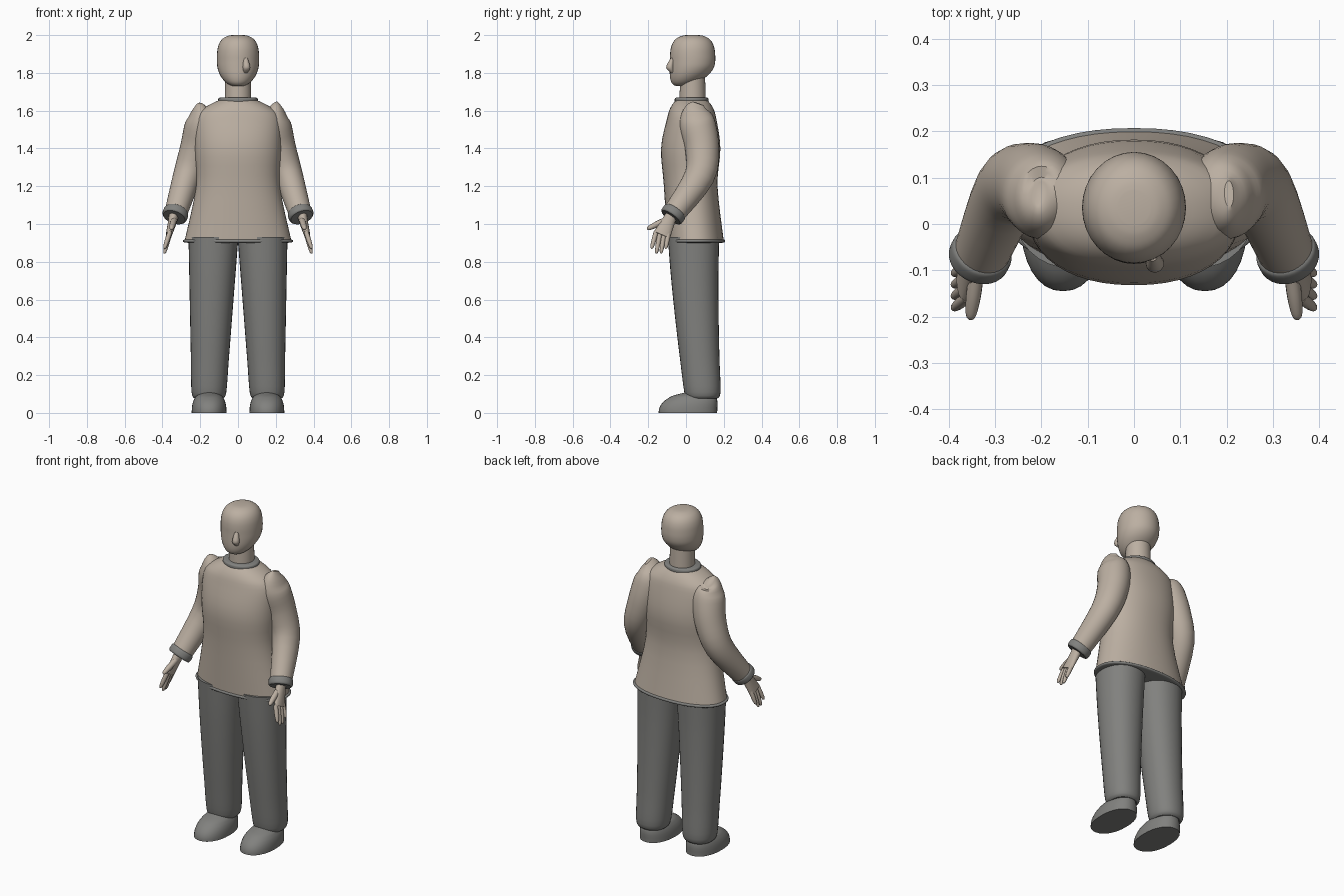
import bpy, bmesh, math
from mathutils import Vector

cube = bpy.data.objects.get("Cube")
if cube:
    bpy.data.objects.remove(cube)


def material(name, red, green, blue):
    mat = bpy.data.materials.new(name)
    mat.use_nodes = True
    colour = (red, green, blue, 1)
    mat.diffuse_color = colour
    mat.node_tree.nodes["Principled BSDF"].inputs["Base Color"].default_value = colour
    return mat


BEIGE = material("warm beige", .5, .43, .36)
GREY = material("dark grey", .22, .22, .21)
STEPS = 4


def smooth_path(rings):
    """Interpolate rings (x, y, z, half width, half depth) with a flowing curve."""
    path = []
    for i, (start, end) in enumerate(zip(rings, rings[1:])):
        before = rings[max(i - 1, 0)]
        after = rings[min(i + 2, len(rings) - 1)]
        for step in range(STEPS):
            t = step / STEPS
            ease = t * t * (3 - 2 * t)
            leave, arrive = t * (1 - t) ** 2 / 2, t * t * (t - 1) / 2
            path.append([p + (q - p) * ease + (q - a) * leave + (b - p) * arrive
                         for a, p, q, b in zip(before, start, end, after)])
    return path + [rings[-1]]


def loft(name, rings, mat, side=1, follow=False, power=2, sides=32):
    """Skin superellipse rings; with follow they turn square to the path."""
    path = smooth_path(rings)
    bm = bmesh.new()
    loops = []
    for i, (x, y, z, width, depth) in enumerate(path):
        ahead = Vector(path[min(i + 1, len(path) - 1)][:3])
        behind = Vector(path[max(i - 1, 0)][:3])
        turn = Vector((0, 0, -1)).rotation_difference(ahead - behind)
        loop = []
        for k in range(sides):
            angle = math.tau * k / sides
            c, s = math.cos(angle), math.sin(angle)
            point = Vector((math.copysign(abs(c) ** (2 / power), c) * width,
                            math.copysign(abs(s) ** (2 / power), s) * depth, 0))
            if follow:
                point.rotate(turn)
            point += Vector((x, y, z))
            point.x *= side
            loop.append(bm.verts.new(point))
        loops.append(loop)
    for lower, upper in zip(loops, loops[1:]):
        for k in range(sides):
            n = (k + 1) % sides
            bm.faces.new((lower[k], lower[n], upper[n], upper[k]))
    bm.faces.new(loops[0])
    bm.faces.new(loops[-1])
    bmesh.ops.recalc_face_normals(bm, faces=bm.faces)
    mesh = bpy.data.meshes.new(name)
    bm.to_mesh(mesh)
    bm.free()
    mesh.materials.append(mat)
    mesh.shade_smooth()
    mesh.set_sharp_from_angle(angle=math.radians(40))
    bpy.context.collection.objects.link(bpy.data.objects.new(name, mesh))


def band(name, centre, span, width, depth, **options):
    """Rounded grey trim running from the centre along the span."""
    rings = []
    for along, size in ((0, .9), (.2, 1), (.8, 1), (1, .9)):
        spot = Vector(centre) + Vector(span) * along
        rings.append((*spot, width * size, depth * size))
    loft(name, rings, GREY, **options)


def finger(name, root, tip, thickness, side):
    """Tapered finger with a rounded tip."""
    rings = []
    for along, size in ((0, 1), (.5, 1), (.9, .7), (1, .2)):
        spot = Vector(root).lerp(Vector(tip), along)
        rings.append((*spot, thickness * size, thickness * size))
    loft(name, rings, BEIGE, side, follow=True, sides=12)


# Head: a full egg that narrows and moves forward towards the chin
head = []
for i in range(13):
    height = -.99 * math.cos(math.pi * i / 12)
    fullness = (1 - abs(height) ** 3) ** (1 / 3)
    chin = max(0, -height) ** 2
    size = fullness * (1 - .3 * chin)
    head.append((0, .035 - .06 * chin, 1.865 + .136 * height, .112 * size, .12 * size))
loft("head", head, BEIGE)
loft("nose", [(.04, -.07, 1.88, .01, .01), (.045, -.085, 1.83, .02, .02),
              (.04, -.07, 1.8, .01, .01)], BEIGE, sides=16)
loft("neck", [(0, .035, 1.64, .07, .07), (0, .035, 1.78, .068, .066)], BEIGE)

# Sweater body with its bands
loft("sweater", [(0, .05, .91, .283, .15), (0, .025, 1.2, .222, .142),
                 (0, .025, 1.4, .23, .157), (0, .03, 1.56, .225, .13),
                 (0, .03, 1.62, .17, .11), (0, .03, 1.66, .09, .08)],
     BEIGE, power=2.2, sides=48)
band("hem_band", (0, .05, .9), (0, 0, .02), .289, .155, power=2.2, sides=48)
band("collar", (0, .03, 1.64), (0, 0, .03), .104, .089)

for label, side in (("left", 1), ("right", -1)):
    # Sleeve with a raised shoulder cap and a bent elbow
    peak = 1.63 + .008 * side
    loft(label + "_sleeve", [(.205, .065, peak, .01, .03), (.2, .055, 1.6, .05, .07),
                             (.194, .06, 1.53, .086, .095), (.222, .085, 1.4, .085, .09),
                             (.27, .07, 1.25, .075, .08), (.33, -.065, 1.055, .06, .06)],
         BEIGE, side, follow=True)
    band(label + "_cuff", (.325, -.055, 1.07), (.013, -.025, -.035), .067, .065,
         side=side, follow=True)

    # Hand with fanned fingers
    loft(label + "_palm", [(.34, -.07, 1.06, .025, .03), (.345, -.09, 1.02, .024, .035),
                           (.367, -.128, .94, .016, .046)], BEIGE, side, follow=True, sides=20)
    for i in range(4):
        fan = i - 1.5
        finger(f"{label}_finger_{i + 1}", (.36, -.125 + .022 * fan, .96),
               (.39, -.145 + .025 * fan, .84 + .013 * fan * fan), .0125, side)
    finger(label + "_thumb", (.34, -.11, 1.02), (.353, -.206, .973), .016, side)

    # Straight trouser leg, slimming and moving back towards a rounded cuff
    leg = []
    for i in range(6):
        drop = i / 5
        leg.append((.13 + .024 * drop, .04 + .047 * drop ** 1.5, .93 - .82 * drop,
                    .132 - .04 * drop, .136 - .04 * drop))
    leg.append((.154, .087, .075, .075, .078))
    loft(label + "_trouser_leg", leg, GREY, side, power=2.15)

    # Shoe: a low dome whose top sits towards the heel
    shoe = []
    for i in range(7):
        rise = .97 * i / 6
        size = (1 - rise ** 2.6) ** .4
        shoe.append((.153, .01 + .05 * rise * rise, .113 * rise, .092 * size, .155 * size))
    loft(label + "_shoe", shoe, GREY, side, power=2.2)
